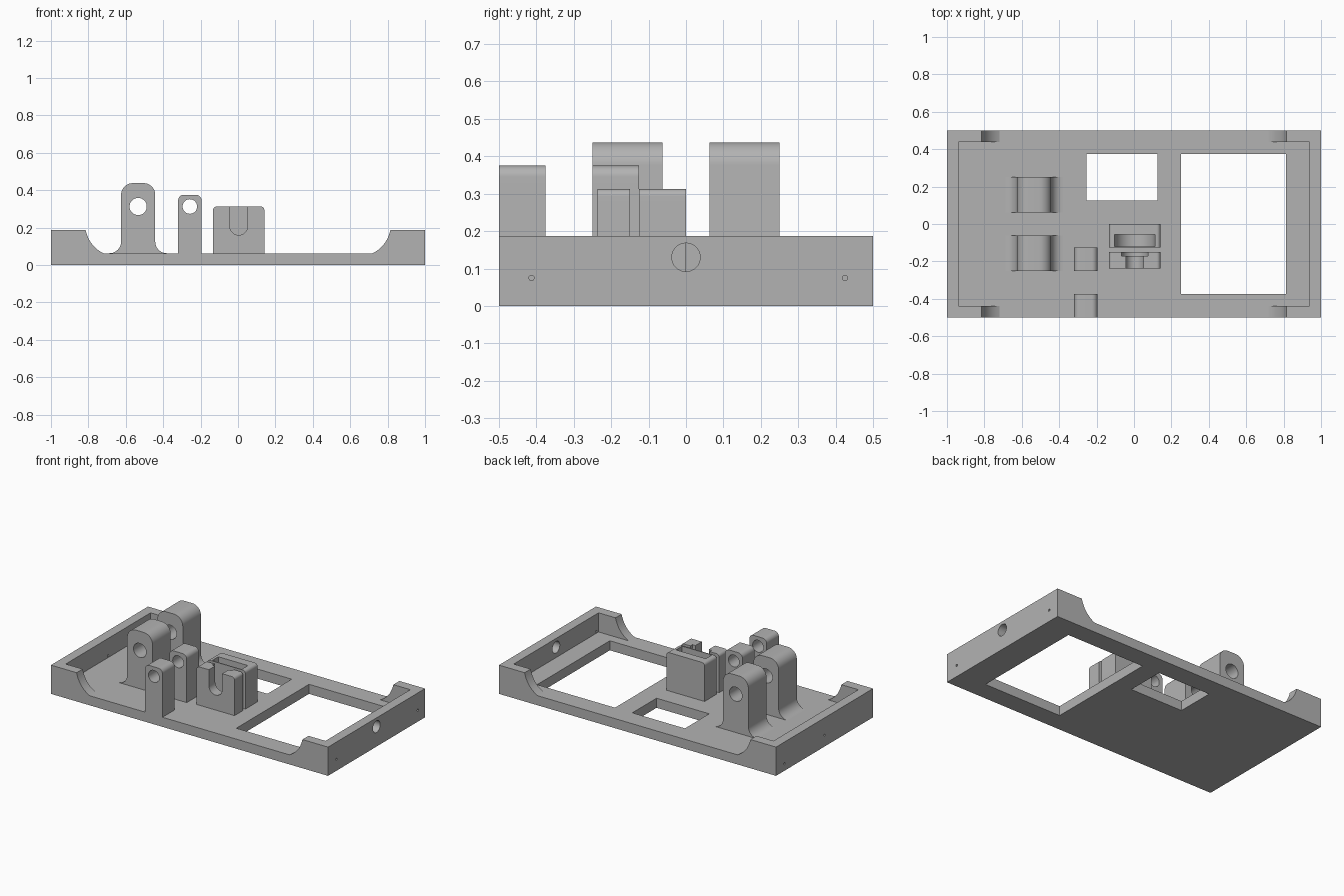
import bpy, bmesh
from math import cos, sin, pi, radians
from mathutils import Matrix, Vector

cube = bpy.data.objects.get("Cube")
if cube:
    bpy.data.objects.remove(cube, do_unlink=True)

grey = bpy.data.materials.new("plain_grey")
grey.use_nodes = True
COLOUR = (0.45, 0.45, 0.45, 1)
grey.diffuse_color = COLOUR
grey.node_tree.nodes["Principled BSDF"].inputs["Base Color"].default_value = COLOUR

FLOOR = 0.0625
RIM = 0.1875


def arc(cx, cz, r, start, end, steps=10):
    """Points on an arc in the xz plane, angles in degrees."""
    angles = [radians(start + (end - start) * i / steps) for i in range(steps + 1)]
    return [(cx + r * cos(a), cz + r * sin(a)) for a in angles]


def extrude(name, profile, y0, y1):
    """Solid made from an xz profile swept along y."""
    bm = bmesh.new()
    face = bm.faces.new([bm.verts.new((x, y0, z)) for x, z in profile])
    moved = bmesh.ops.extrude_face_region(bm, geom=[face])["geom"]
    verts = [v for v in moved if isinstance(v, bmesh.types.BMVert)]
    bmesh.ops.translate(bm, verts=verts, vec=(0, y1 - y0, 0))
    bmesh.ops.recalc_face_normals(bm, faces=bm.faces)
    mesh = bpy.data.meshes.new(name)
    bm.to_mesh(mesh)
    bm.free()
    mesh.materials.append(grey)
    obj = bpy.data.objects.new(name, mesh)
    bpy.context.collection.objects.link(obj)
    return obj


def box(name, x0, x1, y0, y1, z0, z1):
    return extrude(name, [(x0, z0), (x1, z0), (x1, z1), (x0, z1)], y0, y1)


def rod(centre, radius, length, axis):
    """Cylindrical cutter along x or y."""
    x, y, z = centre
    obj = extrude("hole_cutter", arc(0, 0, radius, 0, 360, 32)[:-1], -length / 2, length / 2)
    turn = Matrix.Rotation(pi / 2, 4, "Z") if axis == "x" else Matrix()
    obj.data.transform(Matrix.Translation(Vector((x, y, z))) @ turn)
    return obj


def cut(obj, *cutters):
    """Subtract each cutter, then discard it."""
    for cutter in cutters:
        cutter.hide_render = True
        mod = obj.modifiers.new("cut", "BOOLEAN")
        mod.operation = "DIFFERENCE"
        mod.solver = "EXACT"
        mod.object = cutter
        bpy.context.view_layer.objects.active = obj
        bpy.ops.object.modifier_apply(modifier=mod.name)
        bpy.data.objects.remove(cutter, do_unlink=True)
    return obj


def rounded_top(x0, x1, top, r):
    return arc(x1 - r, top - r, r, 0, 90) + arc(x0 + r, top - r, r, 90, 180)


def u_cutter(cx, cz, r, y0, y1):
    """Round-bottomed slot, open at the top."""
    return extrude("slot_cutter", arc(cx, cz, r, 180, 360, 20) + [(cx + r, 0.5), (cx - r, 0.5)], y0, y1)


# Base tray: hollowed slab with scooped long sides
tray = box("base_tray", -1, 1, -0.5, 0.5, 0, RIM)
cut(tray, box("pocket_cutter", -0.9375, 0.9375, -0.4375, 0.4375, FLOOR, 0.4))
p0, p1, p2 = Vector((0.72, FLOOR)), Vector((0.795, 0.1)), Vector((0.815, RIM))
scoop = []
for i in range(11):
    t = i / 10
    scoop.append(tuple(p0 * (1 - t) ** 2 + p1 * 2 * t * (1 - t) + p2 * t * t))
scoop.append((p2.x, 0.4))
scoop += [(-x, z) for x, z in reversed(scoop)]
cut(tray, extrude("scoop_cutter", scoop, -0.6, 0.6))

# Floor openings
cut(tray,
    box("large_opening_cutter", 0.25, 0.8125, -0.375, 0.375, -0.1, 0.3),
    box("small_opening_cutter", -0.255, 0.125, 0.125, 0.375, -0.1, 0.3))

# Holes in the end walls
cut(tray,
    rod((0.97, 0, 0.13), 0.038, 0.2, "x"),
    rod((0.97, -0.413, 0.075), 0.007, 0.2, "x"),
    rod((0.97, 0.425, 0.075), 0.007, 0.2, "x"),
    rod((-0.97, 0, 0.075), 0.007, 0.2, "x"),
    rod((-0.97, 0.413, 0.045), 0.007, 0.2, "x"))
parts = [tray]

# Large posts with flared feet
x0, x1, r = -0.625, -0.4425, 0.0625
for name, y0 in (("front_large_post", -0.25), ("back_large_post", 0.0625)):
    profile = [(x0 - r, 0.04), (x1 + r, 0.04)]
    profile += arc(x1 + r, FLOOR + r, r, 270, 180)
    profile += rounded_top(x0, x1, 0.4375, r)
    profile += arc(x0 - r, FLOOR + r, r, 0, -90)
    post = extrude(name, profile, y0, y0 + 0.1875)
    parts.append(cut(post, rod(((x0 + x1) / 2, y0 + 0.09, 0.3125), 0.046, 0.5, "y")))

# Small posts
x0, x1 = -0.32, -0.195
for name, y0 in (("front_small_post", -0.5), ("back_small_post", -0.25)):
    profile = [(x0, 0.04), (x1, 0.04)] + rounded_top(x0, x1, 0.375, 0.03)
    post = extrude(name, profile, y0, y0 + 0.125)
    parts.append(cut(post, rod(((x0 + x1) / 2, y0 + 0.06, 0.3125), 0.039, 0.5, "y")))

# Slotted holder blocks
mid = 0.004
outline = [(-0.134, 0.04), (0.141, 0.04)] + rounded_top(-0.134, 0.141, 0.3125, 0.02)
front_block = extrude("front_holder_block", outline, -0.237, -0.15)
cut(front_block,
    u_cutter(mid, 0.208, 0.048, -0.3, -0.1),
    u_cutter(mid, 0.208, 0.07, -0.172, -0.1))
back_block = extrude("back_holder_block", outline, -0.125, 0)
cut(back_block, u_cutter(mid, 0.208, 0.107, -0.119, -0.056))
parts += [front_block, back_block]

# Smooth curved faces, keep edges crisp
bpy.ops.object.select_all(action="DESELECT")
for obj in parts:
    obj.select_set(True)
bpy.context.view_layer.objects.active = tray
bpy.ops.object.shade_smooth_by_angle(angle=radians(25))
